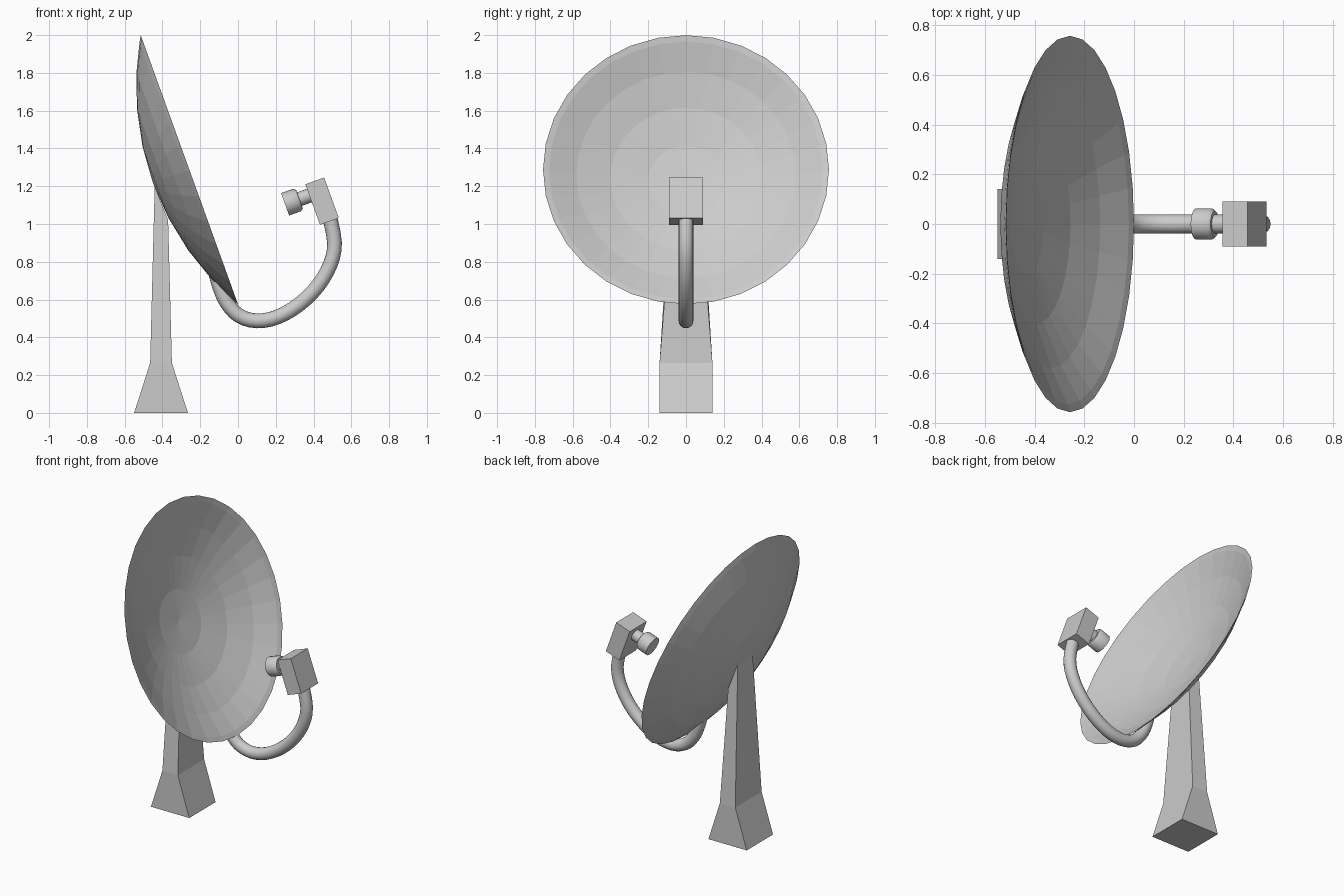
import bpy, bmesh, math
from mathutils import Vector, Matrix

if "Cube" in bpy.data.objects:
    bpy.data.objects.remove(bpy.data.objects["Cube"])

mat = bpy.data.materials.new("light grey")
mat.diffuse_color = (0.6, 0.6, 0.6, 1)
mat.use_nodes = True
mat.node_tree.nodes["Principled BSDF"].inputs["Base Color"].default_value = mat.diffuse_color

# Dish axis points towards +x and up by about 20 degrees
TILT = math.radians(19.87)
AXIS = Vector((math.cos(TILT), 0, math.sin(TILT)))
UP = Vector((-math.sin(TILT), 0, math.cos(TILT)))
SIDE = Vector((0, 1, 0))


def finish(name, bm, smooth=False):
    bmesh.ops.recalc_face_normals(bm, faces=bm.faces)
    me = bpy.data.meshes.new(name)
    bm.to_mesh(me)
    bm.free()
    me.materials.append(mat)
    ob = bpy.data.objects.new(name, me)
    bpy.context.collection.objects.link(ob)
    if smooth:
        bpy.context.view_layer.objects.active = ob
        ob.select_set(True)
        bpy.ops.object.shade_smooth_by_angle(angle=math.radians(40))
        ob.select_set(False)
    return ob


def loft(bm, rings, cap=True):
    loops = [[bm.verts.new(p) for p in r] for r in rings]
    n = len(loops[0])
    for a, b in zip(loops, loops[1:]):
        for i in range(n):
            j = (i + 1) % n
            bm.faces.new((a[i], a[j], b[j], b[i]))
    if cap:
        bm.faces.new(loops[0])
        bm.faces.new(loops[-1])


def ring(c, u, v, r, n):
    return [c + (u * math.cos(t) + v * math.sin(t)) * r
            for t in (2 * math.pi * i / n for i in range(n))]


# Dish: spherical cap, thin shell with back and front skins
CENTRE = Vector((-0.2575, 0, 1.2875))
R = 1.5


def depth(r, offset):
    return -(math.sqrt(R * R - r * r) - math.sqrt(R * R - 0.757 ** 2)) + offset


bm = bmesh.new()
profile = [(r, depth(r, 0)) for r in (0.001, 0.2, 0.4, 0.58, 0.725, 0.757)]
profile += [(r, depth(r, 0.008)) for r in (0.725, 0.58, 0.4, 0.2, 0.001)]
loft(bm, [ring(CENTRE + AXIS * d, UP, SIDE, r, 32) for r, d in profile])
finish("dish", bm)

# Pedestal: flared foot and tapering post, top cut to the dish's back
bm = bmesh.new()
sections = [(-0.55, -0.265, 0.14, 0, 0), (-0.465, -0.35, 0.14, 0.265, 0.265),
            (-0.441, -0.37, 0.08, 1.2, 1.02)]
loft(bm, [[Vector(p) for p in ((x0, -w, z0), (x1, -w, z1), (x1, w, z1), (x0, w, z0))]
          for x0, x1, w, z0, z1 in sections])
finish("pedestal", bm)

# Feed arm: curved tube swept through a few points
pts = [Vector((x, 0, z)) for x, z in (
    (-0.12, 0.75), (-0.098, 0.67), (-0.06, 0.585), (0.005, 0.515), (0.1, 0.487),
    (0.21, 0.508), (0.325, 0.575), (0.425, 0.675), (0.49, 0.79), (0.511, 0.9),
    (0.485, 1.04))]
path = []
for i in range(len(pts) - 1):
    p0, p1, p2, p3 = (pts[max(0, min(len(pts) - 1, i + k))] for k in (-1, 0, 1, 2))
    for t in (0, 1 / 3, 2 / 3):
        path.append(0.5 * (2 * p1 + (p2 - p0) * t + (2 * p0 - 5 * p1 + 4 * p2 - p3) * t * t
                           + (3 * p1 - p0 - 3 * p2 + p3) * t ** 3))
path.append(pts[-1])
bm = bmesh.new()
rings = []
for i, p in enumerate(path):
    d = (path[min(i + 1, len(path) - 1)] - path[max(i - 1, 0)]).normalized()
    rings.append(ring(p, d.cross(SIDE), SIDE, 0.039, 16))
loft(bm, rings)
# Trim the start of the tube where it meets the dish
faces = [f for f in bm.faces if f.calc_center_median().x < 0]
geom = faces + list({e for f in faces for e in f.edges}) + list({v for f in faces for v in f.verts})
bmesh.ops.bisect_plane(bm, geom=geom, plane_co=(0, 0, 0.575), plane_no=(1, 0, 1),
                       clear_outer=True)
bmesh.ops.holes_fill(bm, edges=[e for e in bm.edges if e.is_boundary], sides=0)
finish("feed_arm", bm, True)

# Receiver box, tilted with the dish axis
bm = bmesh.new()
rot = Matrix.Rotation(-TILT, 4, 'Y')
bmesh.ops.create_cube(bm, size=1, matrix=Matrix.Translation((0.445, 0, 1.121)) @ rot
                      @ Matrix.Diagonal((0.106, 0.18, 0.228, 1)))
finish("receiver_box", bm)

# Feed horn: neck and wider cap turned around the same axis
base = Vector((0.285, 0, 1.117))
bm = bmesh.new()
horn = [(-0.038, 0.063), (0.03, 0.063), (0.043, 0.052), (0.043, 0.038), (0.15, 0.038)]
loft(bm, [ring(base + AXIS * a, UP, SIDE, r, 16) for a, r in horn])
finish("feed_horn", bm, True)
